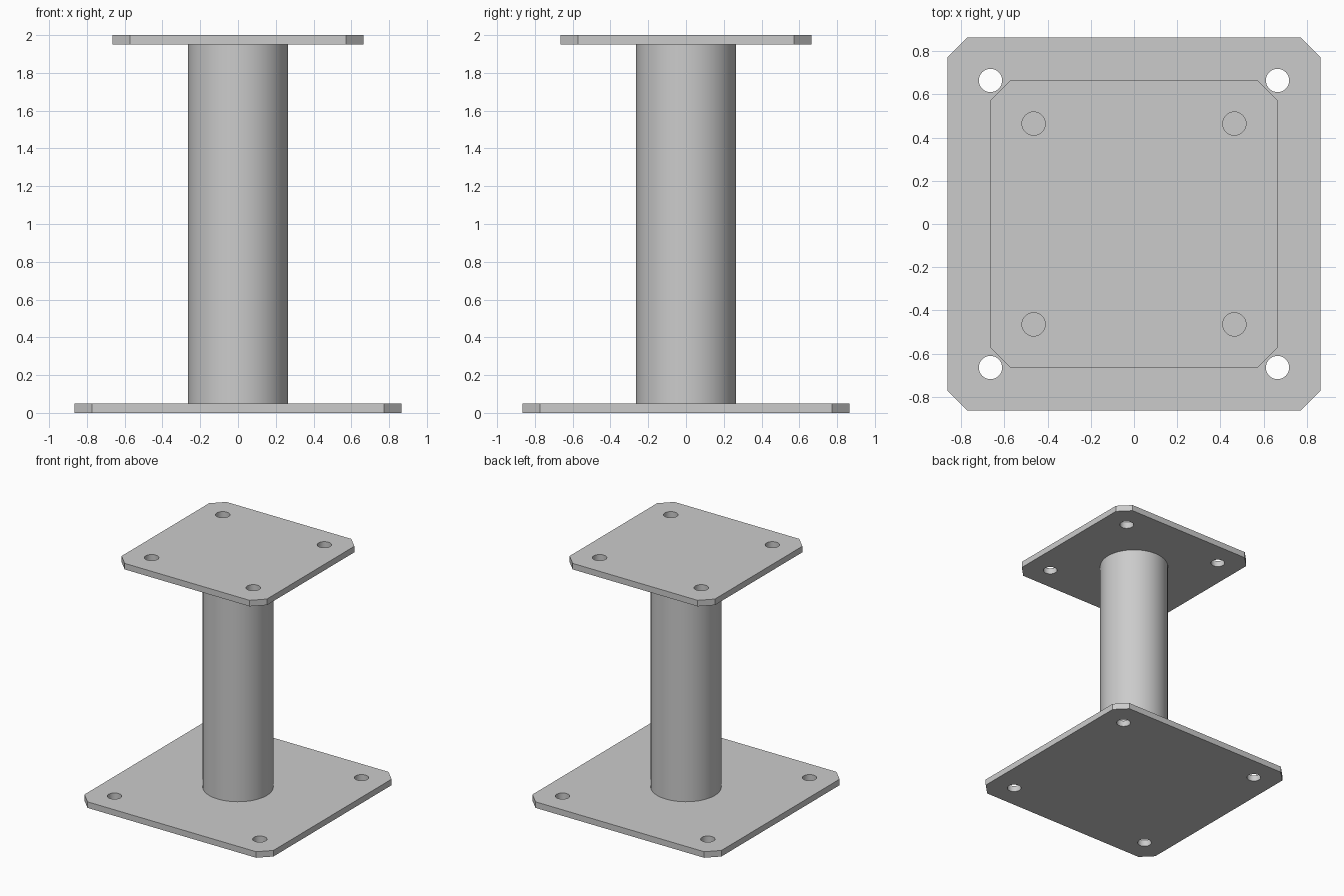
import bpy, bmesh
from math import cos, sin, tau, radians

cube = bpy.data.objects.get("Cube")
if cube:
    bpy.data.objects.remove(cube, do_unlink=True)

HEIGHT = 2.0
THICK = 0.05
CHAMFER = 0.093
HOLE_R = 0.054
PIPE_R = 0.265

steel = bpy.data.materials.new("grey steel")
steel.use_nodes = True
grey = (0.6, 0.6, 0.6, 1)
steel.diffuse_color = grey
steel.node_tree.nodes["Principled BSDF"].inputs["Base Color"].default_value = grey


def finish(bm, name):
    """Turn a bmesh into a shaded object."""
    bmesh.ops.recalc_face_normals(bm, faces=bm.faces)
    mesh = bpy.data.meshes.new(name)
    bm.to_mesh(mesh)
    bm.free()
    mesh.materials.append(steel)
    obj = bpy.data.objects.new(name, mesh)
    bpy.context.collection.objects.link(obj)
    bpy.ops.object.select_all(action="DESELECT")
    obj.select_set(True)
    bpy.context.view_layer.objects.active = obj
    bpy.ops.object.shade_smooth_by_angle(angle=radians(30))
    return obj


def loop(bm, points, z):
    """Closed ring of edges through the points."""
    verts = [bm.verts.new((x, y, z)) for x, y in points]
    return [bm.edges.new((a, b)) for a, b in zip(verts, verts[1:] + verts[:1])]


def circle(cx, cy, radius, sides):
    return [(cx + radius * cos(tau * i / sides), cy + radius * sin(tau * i / sides))
            for i in range(sides)]


def plate(name, half, hole_at, z):
    """Square plate with cut corners and four bolt holes."""
    bm = bmesh.new()
    c = half - CHAMFER
    outline = [(c, -half), (half, -c), (half, c), (c, half),
               (-c, half), (-half, c), (-half, -c), (-c, -half)]
    edges = loop(bm, outline, z)
    for sx in (-1, 1):
        for sy in (-1, 1):
            edges += loop(bm, circle(sx * hole_at, sy * hole_at, HOLE_R, 32), z)
    bmesh.ops.triangle_fill(bm, edges=edges, use_beauty=True, normal=(0, 0, 1))
    top = bmesh.ops.extrude_face_region(bm, geom=bm.faces[:], use_keep_orig=True)
    moved = [g for g in top["geom"] if isinstance(g, bmesh.types.BMVert)]
    bmesh.ops.translate(bm, verts=moved, vec=(0, 0, THICK))
    return finish(bm, name)


# Base and top plates
plate("base_plate", 0.865, 0.665, 0)
plate("top_plate", 0.665, 0.465, HEIGHT - THICK)

# Round column between the plates
bm = bmesh.new()
bmesh.ops.create_cone(bm, cap_ends=False, segments=64, radius1=PIPE_R,
                      radius2=PIPE_R, depth=HEIGHT - 2 * THICK)
bmesh.ops.translate(bm, verts=bm.verts, vec=(0, 0, HEIGHT / 2))
finish(bm, "column")
